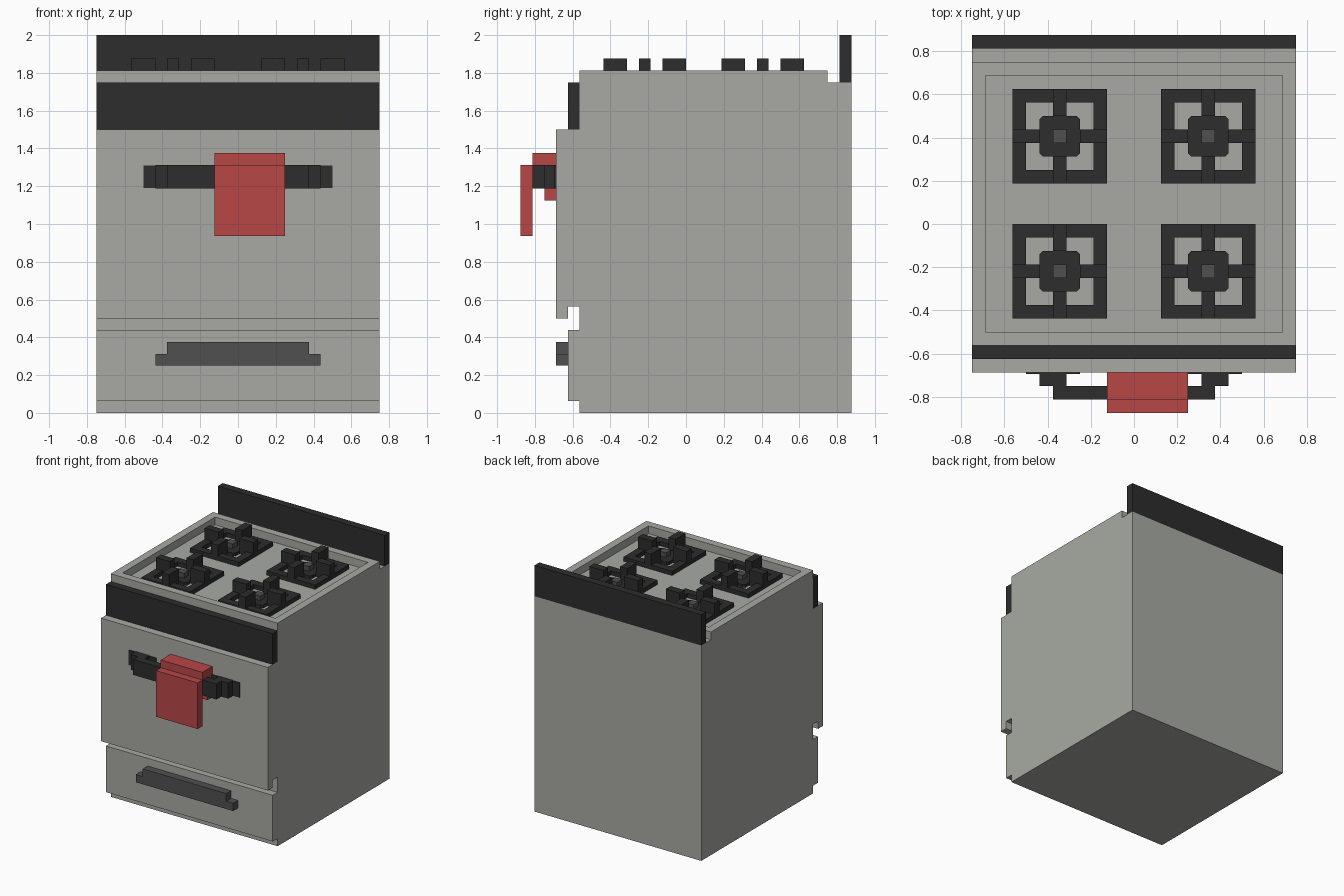
import bpy, bmesh
from mathutils import Matrix, Vector

cube = bpy.data.objects.get("Cube")
if cube:
    bpy.data.objects.remove(cube, do_unlink=True)

U = 0.0625  # design module


def material(name, rgb):
    m = bpy.data.materials.new(name)
    m.use_nodes = True
    m.diffuse_color = (*rgb, 1)
    bsdf = m.node_tree.nodes["Principled BSDF"]
    bsdf.inputs["Base Color"].default_value = (*rgb, 1)
    bsdf.inputs["Roughness"].default_value = 0.7
    return m


ENAMEL = material("warm grey enamel", (0.392, 0.402, 0.366))
BLACK = material("matte black", (0.026, 0.026, 0.026))
STEEL = material("dark grey metal", (0.08, 0.08, 0.08))
RED = material("red cloth", (0.479, 0.061, 0.061))


def finish(name, bm, mat):
    bmesh.ops.recalc_face_normals(bm, faces=bm.faces)
    mesh = bpy.data.meshes.new(name)
    bm.to_mesh(mesh)
    bm.free()
    mesh.materials.append(mat)
    obj = bpy.data.objects.new(name, mesh)
    bpy.context.collection.objects.link(obj)
    return obj


def add_box(bm, x0, x1, y0, y1, z0, z1):
    size = Vector((x1 - x0, y1 - y0, z1 - z0))
    mid = Vector((x0 + x1, y0 + y1, z0 + z1)) / 2
    return bmesh.ops.create_cube(
        bm, size=1, matrix=Matrix.Translation(mid) @ Matrix.Diagonal(size).to_4x4())


def boxes(name, mat, *dims):
    bm = bmesh.new()
    for d in dims:
        add_box(bm, *d)
    return finish(name, bm, mat)


def extrude_x(name, mat, profile, x0, x1, edit=None):
    """Sweep a (y, z) side profile across the width."""
    bm = bmesh.new()
    face = bm.faces.new([bm.verts.new((x0, y, z)) for y, z in profile])
    new = bmesh.ops.extrude_face_region(bm, geom=[face])["geom"]
    bmesh.ops.translate(bm, vec=(x1 - x0, 0, 0),
                        verts=[v for v in new if isinstance(v, bmesh.types.BMVert)])
    bmesh.ops.recalc_face_normals(bm, faces=bm.faces)
    if edit:
        edit(bm)
    return finish(name, bm, mat)


def sink_cooktop(bm):
    top = max(bm.faces, key=lambda f: f.calc_center_median().z)
    bmesh.ops.inset_region(bm, faces=[top], thickness=U, use_even_offset=True)
    walls = bmesh.ops.extrude_face_region(bm, geom=[top])["geom"]
    bmesh.ops.translate(bm, vec=(0, 0, -U),
                        verts=[v for v in walls if isinstance(v, bmesh.types.BMVert)])
    if top.is_valid:
        bmesh.ops.delete(bm, geom=[top], context="FACES_ONLY")


# Cabinet with door, drawer and sunken cooktop
side = [(0.875, 0), (0.875, 1.75), (0.75, 1.75), (0.75, 1.8125),
        (-0.5625, 1.8125), (-0.5625, 1.5), (-0.6875, 1.5), (-0.6875, 0.5),
        (-0.625, 0.5), (-0.625, 0.5625), (-0.5625, 0.5625), (-0.5625, 0.4375),
        (-0.625, 0.4375), (-0.625, U), (-0.5625, U), (-0.5625, 0)]
extrude_x("oven_body", ENAMEL, side, -0.75, 0.75, sink_cooktop)

# Dark panels
boxes("control_panel", BLACK, (-0.75, 0.75, -0.625, -0.5625, 1.5, 1.75))
boxes("back_splash", BLACK, (-0.75, 0.75, 0.8125, 0.875, 1.75, 2.0))

# Door handle: bar, two mounts and two thin flanges
boxes("door_handle_bar", BLACK, (-0.375, 0.375, -0.8125, -0.75, 1.1875, 1.3125))
for label, s in (("right", -1), ("left", 1)):
    a, b = sorted((s * 0.3125, s * 0.4375))
    boxes(label + "_handle_mount", BLACK, (a, b, -0.75, -0.6875, 1.1875, 1.3125))
    a, b = sorted((s * 0.25, s * 0.5))
    boxes(label + "_handle_flange", BLACK, (a, b, -0.695, -0.6875, 1.19, 1.31))

# Drawer pull
boxes("drawer_pull", STEEL,
      (-0.4375, 0.4375, -0.6875, -0.625, 0.25, 0.3125),
      (-0.375, 0.375, -0.6875, -0.625, 0.3125, 0.375))

# Towel folded over the handle
cloth = [(-0.875, 0.9375), (-0.8125, 0.9375), (-0.8125, 1.3125), (-0.75, 1.3125),
         (-0.75, 1.125), (-0.6875, 1.125), (-0.6875, 1.375), (-0.8125, 1.375),
         (-0.8125, 1.3125), (-0.875, 1.3125)]
# keep the fold joined by a hair of overlap at the corner
cloth[7], cloth[8] = (-0.8135, 1.375), (-0.8135, 1.3125)
extrude_x("towel", RED, cloth, -0.125, 0.25)


# Burners: square grate, four raised fingers, cap and igniter
def burner(label, cx, cy):
    z, r = 1.75, 3.5 * U
    i, h = r - U, U / 2
    boxes(label + "_grate_frame", BLACK,
          (cx - r, cx + r, cy - r, cy - i, z, z + 0.035),
          (cx - r, cx + r, cy + i, cy + r, z, z + 0.035),
          (cx - r, cx - i, cy - i, cy + i, z, z + 0.035),
          (cx + i, cx + r, cy - i, cy + i, z, z + 0.035))
    k = 1.5 * U
    boxes(label + "_grate_fingers", BLACK,
          (cx - r, cx - k, cy - h, cy + h, z, z + 2 * U),
          (cx + k, cx + r, cy - h, cy + h, z, z + 2 * U),
          (cx - h, cx + h, cy - r, cy - k, z, z + 2 * U),
          (cx - h, cx + h, cy + k, cy + r, z, z + 2 * U))
    bm = bmesh.new()
    add_box(bm, cx - k, cx + k, cy - k, cy + k, z, z + 0.025)
    upright = [e for e in bm.edges
               if abs(e.verts[0].co.z - e.verts[1].co.z) > 0.01]
    bmesh.ops.bevel(bm, geom=upright, offset=0.015, segments=1, affect="EDGES")
    finish(label + "_burner_cap", bm, BLACK)
    boxes(label + "_igniter", STEEL, (cx - h, cx + h, cy - h, cy + h, z, z + U))


for row, cy in (("front", -0.21875), ("back", 0.40625)):
    for col, cx in (("right", -0.34375), ("left", 0.34375)):
        burner(row + "_" + col, cx, cy)
